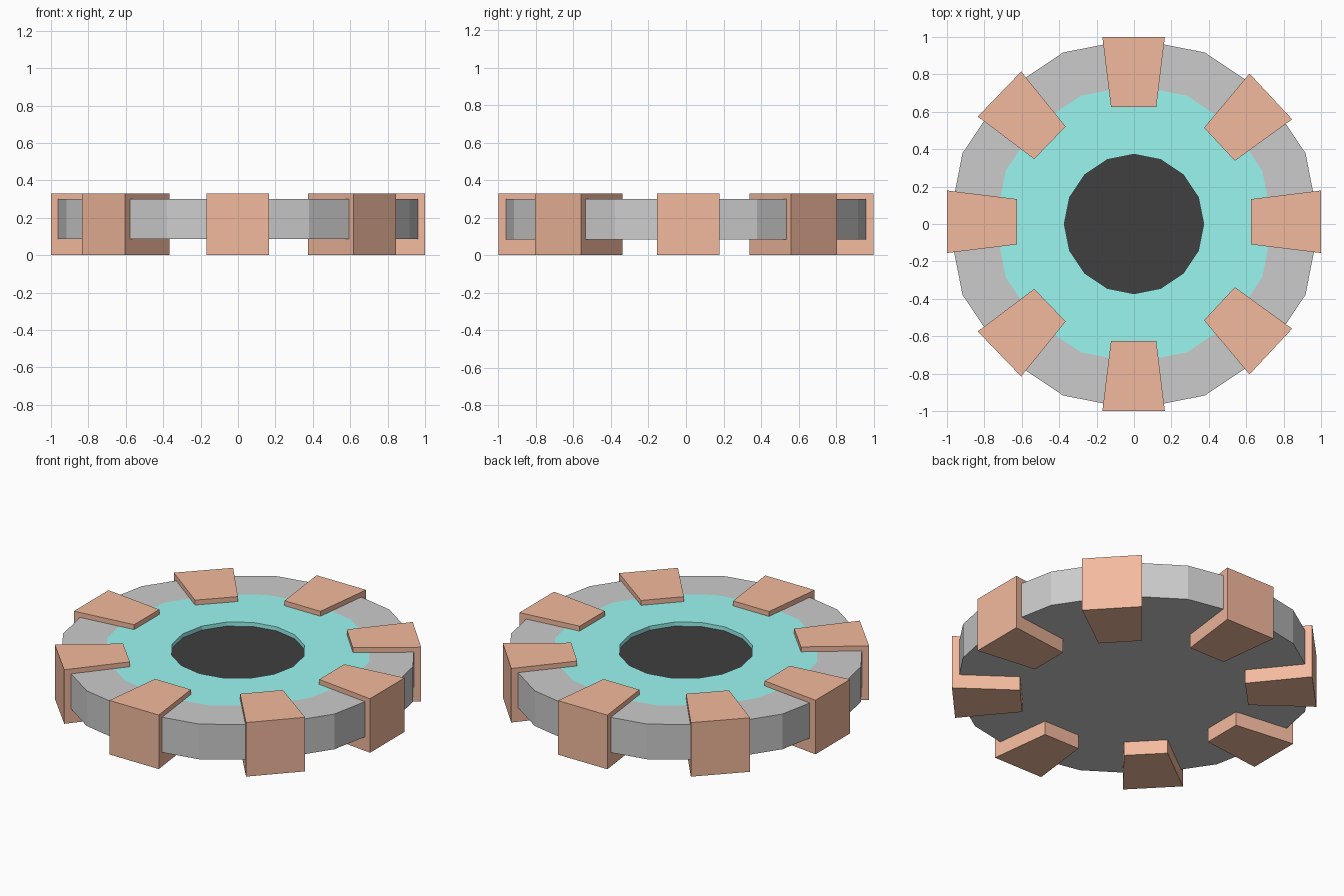
import bpy, bmesh
from math import cos, sin, pi, radians
from mathutils import Matrix

if "Cube" in bpy.data.objects:
    bpy.data.objects.remove(bpy.data.objects["Cube"])


def material(name, rgb):
    m = bpy.data.materials.new(name)
    m.diffuse_color = (*rgb, 1)
    m.use_nodes = True
    m.node_tree.nodes["Principled BSDF"].inputs["Base Color"].default_value = m.diffuse_color
    return m


orange = material("orange", (0.90, 0.49, 0.34))
teal = material("teal", (0.33, 0.92, 0.88))
black = material("black", (0.05, 0.05, 0.05))


def add_object(name, bm, mat=None):
    bmesh.ops.recalc_face_normals(bm, faces=bm.faces)
    me = bpy.data.meshes.new(name)
    bm.to_mesh(me)
    bm.free()
    if mat:
        me.materials.append(mat)
    ob = bpy.data.objects.new(name, me)
    bpy.context.collection.objects.link(ob)
    return ob


def lathe(name, profile, mat=None, cap_start=False, sides=16):
    """Revolve (radius, z) points; optionally close the first ring with a flat face."""
    bm = bmesh.new()
    rings = [[bm.verts.new((r * cos(2 * pi * i / sides), r * sin(2 * pi * i / sides), z))
              for i in range(sides)] for r, z in profile]
    for a, b in zip(rings, rings[1:]):
        for i in range(sides):
            j = (i + 1) % sides
            bm.faces.new((a[i], a[j], b[j], b[i]))
    if cap_start:
        bm.faces.new(rings[0])
    return add_object(name, bm, mat)


# Disc: grey rim and underside, teal ring with a shallow lip, black solid centre
TOP, BOTTOM, FLOOR = 0.30, 0.085, 0.275
lathe("disc_body", [(0.992, BOTTOM), (0.992, TOP), (0.742, TOP)], cap_start=True)
lathe("inlay_ring", [(0.742, TOP), (0.373, TOP), (0.373, FLOOR)], teal)
centre = lathe("dark_centre", [(0.373, FLOOR), (0.001, FLOOR)], black)
for p in centre.data.polygons:
    if p.normal.z < 0:
        centre.data.flip_normals()
        break
for p in bpy.data.objects["inlay_ring"].data.polygons:
    if abs(p.normal.z) > 0.5:
        if p.normal.z < 0:
            bpy.data.objects["inlay_ring"].data.flip_normals()
        break


# Wedge blocks gripping the rim, each slightly off a perfect spacing
def block(index, angle, shift, z0=0.0, z1=0.33):
    bm = bmesh.new()
    outline = [(0.625, -0.121), (1.0, -0.167), (1.0, 0.167), (0.625, 0.121)]
    face = bm.faces.new([bm.verts.new((x, y + shift, z0)) for x, y in outline])
    new = bmesh.ops.extrude_face_region(bm, geom=[face])["geom"]
    top = [v for v in new if isinstance(v, bmesh.types.BMVert)]
    bmesh.ops.translate(bm, verts=top, vec=(0, 0, z1 - z0))
    bm.transform(Matrix.Rotation(radians(angle), 4, "Z"))
    # the extrude keeps the source face, so the block is closed
    if not any(all(abs(v.co.z - z0) < 1e-5 for v in f.verts) for f in bm.faces):
        bm.faces.new([v for v in bm.verts if abs(v.co.z - z0) < 1e-5])
    add_object(f"rim_block_{index}", bm, orange)


placements = [(0, 0.012), (43, 0), (90, 0.002), (136, 0),
              (180, -0.012), (224, 0), (270, -0.002), (317, 0)]
for i, (angle, shift) in enumerate(placements, 1):
    block(i, angle, shift)
